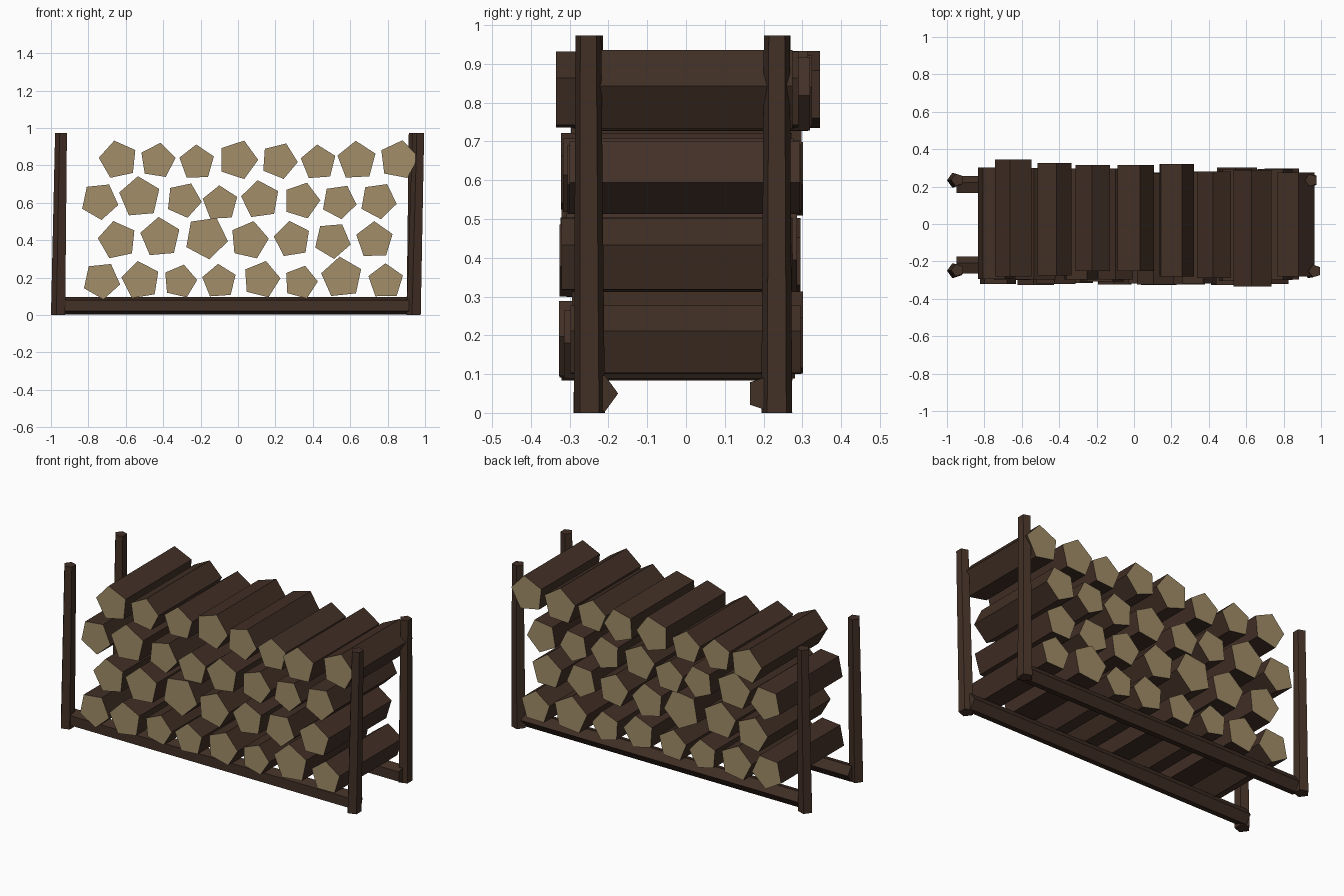
import bpy, bmesh, math, random
from mathutils import Vector

if "Cube" in bpy.data.objects:
    bpy.data.objects.remove(bpy.data.objects["Cube"])

random.seed(4)

def material(name, rgb):
    m = bpy.data.materials.new(name)
    m.diffuse_color = (*rgb, 1)
    m.use_nodes = True
    m.node_tree.nodes["Principled BSDF"].inputs["Base Color"].default_value = m.diffuse_color
    return m

BARK = material("dark brown bark", (0.054, 0.029, 0.019))
CUT = material("tan cut wood", (0.36, 0.27, 0.14))

def prism(name, a, b, u, v, ra, rb, angle, cut_ends=False):
    """Five-sided prism from a to b; angle is measured from u towards v."""
    bm = bmesh.new()
    u, v = Vector(u), Vector(v)
    rings = []
    for centre, r in ((a, ra), (b, rb)):
        ring = []
        for i in range(5):
            t = math.radians(angle + 72 * i)
            ring.append(bm.verts.new(Vector(centre) + r * (math.cos(t) * u + math.sin(t) * v)))
        rings.append(ring)
    for i in range(5):
        j = (i + 1) % 5
        bm.faces.new((rings[0][i], rings[0][j], rings[1][j], rings[1][i]))
    for ring in rings:
        bm.faces.new(ring).material_index = 1 if cut_ends else 0
    bmesh.ops.recalc_face_normals(bm, faces=bm.faces)
    me = bpy.data.meshes.new(name)
    bm.to_mesh(me)
    bm.free()
    me.materials.append(BARK)
    if cut_ends:
        me.materials.append(CUT)
    ob = bpy.data.objects.new(name, me)
    bpy.context.collection.objects.link(ob)
    return ob

X, Y, Z = (1, 0, 0), (0, 1, 0), (0, 0, 1)

# Base rails
prism("front_rail", (-0.95, -0.225, 0.05), (0.95, -0.225, 0.05), Y, Z, 0.05, 0.05, 0)
prism("back_rail", (-0.95, 0.206, 0.05), (0.95, 0.206, 0.05), Y, Z, 0.05, 0.05, 0)

# Slightly leaning corner posts
for name, x0, x1, y0, y1 in (("front_left_post", -0.958, -0.943, -0.25, -0.247),
                             ("back_left_post", -0.958, -0.943, 0.234, 0.236),
                             ("front_right_post", 0.943, 0.967, -0.249, -0.252),
                             ("back_right_post", 0.943, 0.948, 0.234, 0.234)):
    prism(name, (x0, y0, 0), (x1, y1, 0.973), X, Y, 0.042, 0.035, 180)

# Stacked logs: x, z, radius, turn
bottom = [(-.73, .185, .102, -12), (-.52, .185, .105, 27), (-.31, .18, .092, 5), (-.1, .18, .094, 22),
          (.125, .19, .102, 4), (.335, .175, .092, 3), (.555, .2, .113, 24), (.79, .18, .097, 19)]
second = [(-.645, .4, .105, 30), (-.415, .415, .11, 23), (-.17, .415, .118, -10), (.06, .4, .105, 5),
          (.29, .405, .1, 27), (.505, .4, .1, -13), (.73, .4, .102, 19)]
third = [(-.74, .61, .102, -12), (-.525, .63, .113, 23), (-.29, .615, .097, -6), (-.095, .597, .097, 21),
         (.12, .617, .105, 26), (.34, .612, .1, 1), (.54, .607, .095, -10), (.75, .612, .1, -10)]
top = [(-.64, .83, .105, 30), (-.43, .825, .097, 9), (-.22, .815, .097, 20), (0, .83, .108, 0),
       (.22, .825, .1, -4), (.43, .815, .097, 22), (.635, .825, .107, 21), (.86, .83, .107, 7)]
top_ends = [(-.28, .345), (-.275, .325), (-.25, .315), (-.25, .315),
            (-.28, .32), (-.29, .28), (-.335, .29), (-.28, .275)]

for row_name, row in (("bottom", bottom), ("second", second), ("third", third), ("top", top)):
    for i, (x, z, r, turn) in enumerate(row):
        if row is top:
            front, back = top_ends[i]
        else:
            shift = random.uniform(-0.025, 0.015)
            front, back = shift - 0.305, shift + 0.29
        prism(f"{row_name}_row_log_{i + 1}", (x, front, z), (x, back, z), X, Z, r, r, turn, True)
